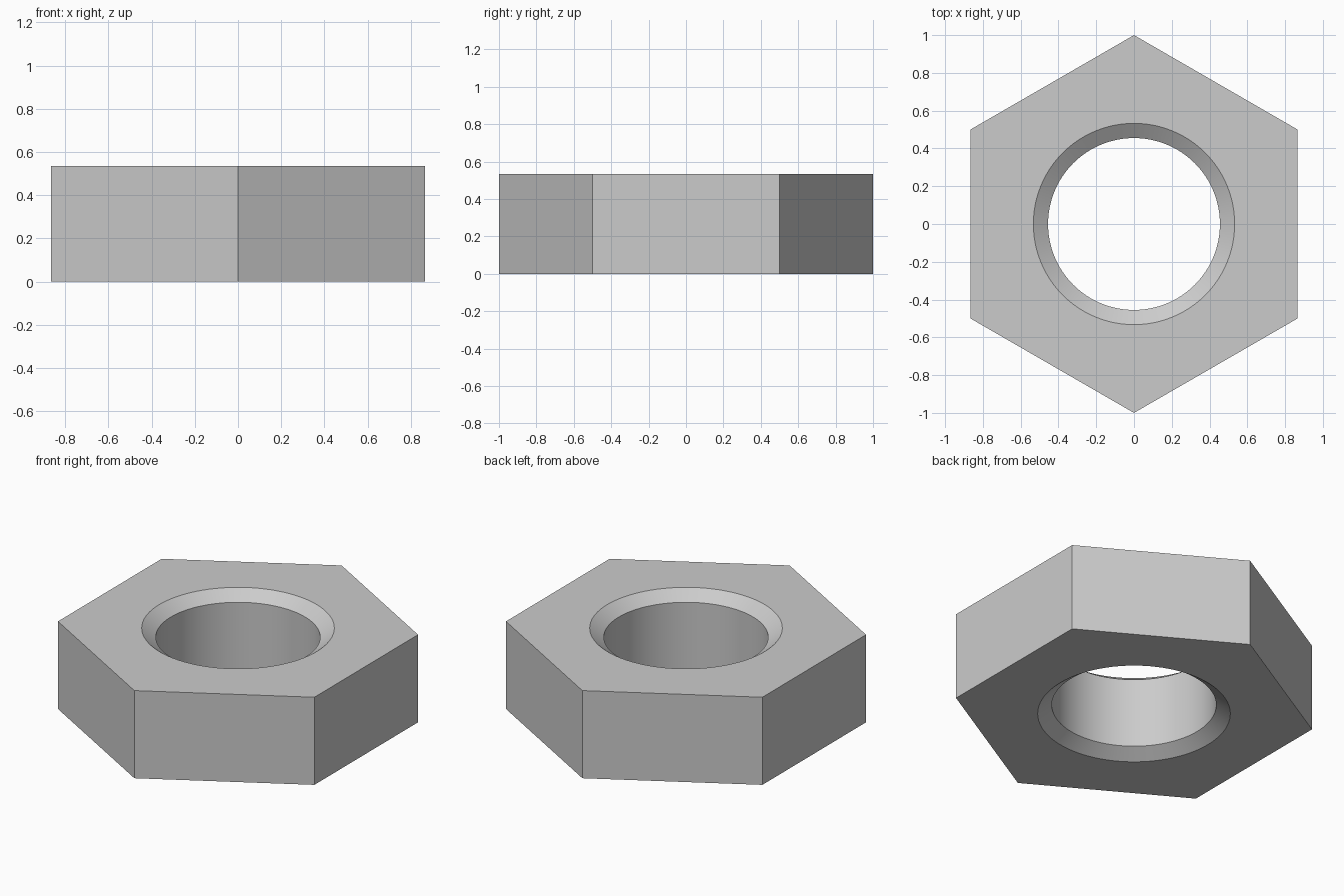
import bpy, bmesh
from math import cos, sin, tau

cube = bpy.data.objects.get("Cube")
if cube:
    bpy.data.objects.remove(cube, do_unlink=True)

HEIGHT, BORE, MOUTH, CHAMFER = 0.535, 0.455, 0.533, 0.055
HEX_SIDES, SEGMENTS = 6, 96

steel = bpy.data.materials.new("grey steel")
steel.use_nodes = True
colour = (0.6, 0.6, 0.6, 1)
steel.diffuse_color = colour
steel.node_tree.nodes["Principled BSDF"].inputs["Base Color"].default_value = colour

bm = bmesh.new()


def ring(radius, z, count):
    """Closed loop of vertices, starting at the front corner."""
    angles = [tau * i / count - tau / 4 for i in range(count)]
    return [bm.verts.new((radius * cos(a), radius * sin(a), z)) for a in angles]


def bridge(a, b, smooth):
    """Quads between two loops of the same size."""
    n = len(a)
    for i in range(n):
        j = (i + 1) % n
        bm.faces.new((a[i], a[j], b[j], b[i])).smooth = smooth


def cap(outer, inner):
    """Flat hexagonal face with a round opening, one piece per hex side."""
    step = SEGMENTS // HEX_SIDES
    for k in range(HEX_SIDES):
        arc = [inner[(k * step + i) % SEGMENTS] for i in range(step + 1)]
        bm.faces.new([outer[(k + 1) % HEX_SIDES], outer[k]] + arc)


# Hexagonal outer wall
hex_low, hex_high = ring(1, 0, HEX_SIDES), ring(1, HEIGHT, HEX_SIDES)
bridge(hex_low, hex_high, False)

# Bore with a chamfer at each end
profile = [(MOUTH, 0), (BORE, CHAMFER), (BORE, HEIGHT - CHAMFER), (MOUTH, HEIGHT)]
loops = [ring(r, z, SEGMENTS) for r, z in profile]
for low, high in zip(loops, loops[1:]):
    bridge(low, high, True)

# Bottom and top faces
cap(hex_low, loops[0])
cap(hex_high, loops[-1])
bmesh.ops.recalc_face_normals(bm, faces=bm.faces)

mesh = bpy.data.meshes.new("hex_nut")
bm.to_mesh(mesh)
bm.free()
mesh.materials.append(steel)
nut = bpy.data.objects.new("hex_nut", mesh)
bpy.context.collection.objects.link(nut)

# Smooth bore, sharp edges elsewhere
bpy.ops.object.select_all(action="DESELECT")
nut.select_set(True)
bpy.context.view_layer.objects.active = nut
bpy.ops.object.shade_smooth_by_angle(angle=tau / 12)
